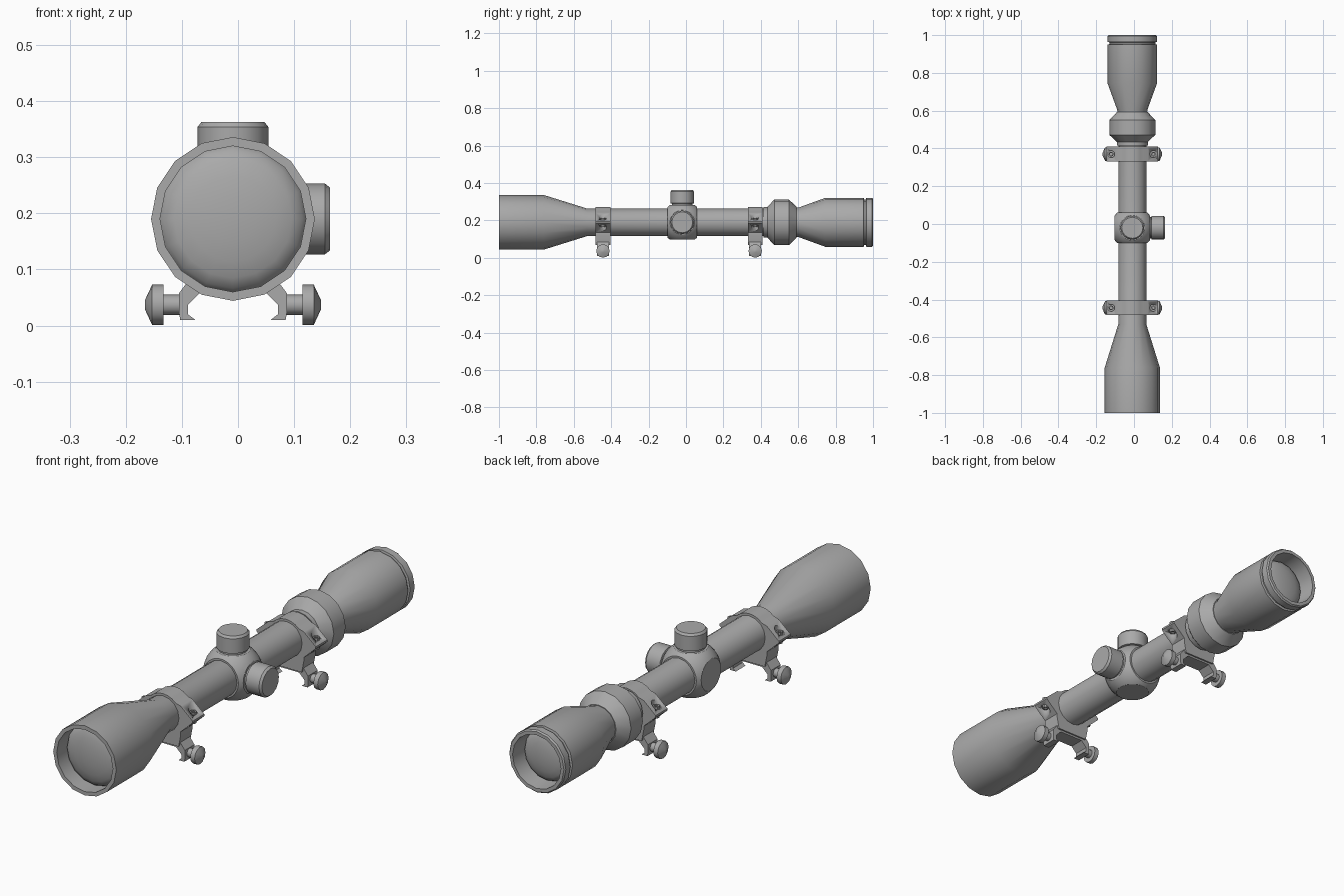
import bpy, bmesh, math
from mathutils import Matrix, Vector

cube = bpy.data.objects.get("Cube")
if cube:
    bpy.data.objects.remove(cube, do_unlink=True)

AXIS_X, AXIS_Z = -0.009, 0.19
TURRET_Y = -0.02
UP = Matrix.Identity(4)
DOWN = Matrix.Rotation(math.pi, 4, 'X')
BACK = Matrix.Rotation(-math.pi / 2, 4, 'X')
LEFT = Matrix.Rotation(math.pi / 2, 4, 'Y')
RIGHT = Matrix.Rotation(-math.pi / 2, 4, 'Y')

grey = bpy.data.materials.new("matte grey")
grey.use_nodes = True
grey.diffuse_color = (0.4, 0.4, 0.4, 1)
grey.node_tree.nodes["Principled BSDF"].inputs["Base Color"].default_value = grey.diffuse_color


def finish(name, bm, angle=35):
    bmesh.ops.recalc_face_normals(bm, faces=bm.faces)
    mesh = bpy.data.meshes.new(name)
    bm.to_mesh(mesh)
    bm.free()
    mesh.materials.append(grey)
    obj = bpy.data.objects.new(name, mesh)
    bpy.context.collection.objects.link(obj)
    bpy.ops.object.select_all(action='DESELECT')
    obj.select_set(True)
    bpy.context.view_layer.objects.active = obj
    bpy.ops.object.shade_smooth_by_angle(angle=math.radians(angle))
    return obj


def lathe(name, profile, origin, turn=UP, sides=16):
    """Spin (radius, height) points into a solid; zero radius closes an end."""
    bm = bmesh.new()
    rings = []
    for r, h in profile:
        if r == 0:
            rings.append([bm.verts.new((0, 0, h))])
        else:
            rings.append([bm.verts.new((r * math.cos(a), r * math.sin(a), h))
                          for a in (math.tau * i / sides for i in range(sides))])
    for a, b in zip(rings, rings[1:]):
        for i in range(sides):
            j = (i + 1) % sides
            loop = [a[i % len(a)], a[j % len(a)], b[j % len(b)], b[i % len(b)]]
            bm.faces.new(list(dict.fromkeys(loop)))
    bm.transform(Matrix.Translation(origin) @ turn)
    return finish(name, bm)


def slab(name, half, y, depth):
    """Mirror a half outline (x, z about the tube axis) and extrude it along y."""
    outline = half + [(-x, z) for x, z in reversed(half) if x > 0]
    bm = bmesh.new()
    face = bm.faces.new([bm.verts.new((AXIS_X + x, y - depth / 2, AXIS_Z + z)) for x, z in outline])
    ext = bmesh.ops.extrude_face_region(bm, geom=[face])
    bmesh.ops.translate(bm, vec=(0, depth, 0),
                        verts=[v for v in ext["geom"] if isinstance(v, bmesh.types.BMVert)])
    return finish(name, bm)


def dome(radius, edge, tip, steps=5):
    """Curved lens profile from its rim to its centre."""
    return [(radius * math.cos(t), edge + (tip - edge) * math.sin(t))
            if i < steps else (0, tip)
            for i, t in ((i, i * math.pi / 2 / steps) for i in range(steps + 1))]


centre = (AXIS_X, 0, AXIS_Z)

# Main tube with objective bell, recessed at the front
lathe("main_body", [(0, -0.9), (0.13, -0.9), (0.13, -1), (0.146, -1), (0.146, -0.76),
                    (0.074, -0.53), (0.074, 0.43), (0, 0.43)], centre, BACK)
lathe("front_lens", dome(0.13, -0.93, -0.965), centre, BACK)

# Zoom ring and eyepiece
lathe("zoom_ring", [(0, 0.415), (0.082, 0.415), (0.082, 0.435), (0.122, 0.472), (0.122, 0.55),
                    (0.082, 0.592), (0, 0.592)], centre, BACK)
lathe("eyepiece", [(0, 0.58), (0.078, 0.58), (0.08, 0.605), (0.131, 0.745), (0.131, 0.95),
                   (0.122, 0.952), (0.122, 0.962), (0.131, 0.964), (0.131, 0.994),
                   (0.126, 1), (0.112, 1), (0.106, 0.91), (0, 0.91)], centre, BACK)
lathe("rear_lens", dome(0.107, 0.925, 0.955), centre, BACK)

# Turret saddle: a ball trimmed flat on six sides
bm = bmesh.new()
bmesh.ops.create_uvsphere(bm, u_segments=32, v_segments=20, radius=0.114)
for axis, limit in enumerate((0.093, 0.08, 0.093)):
    for sign in (-1, 1):
        n = Vector((0, 0, 0))
        n[axis] = sign
        cut = bmesh.ops.bisect_plane(bm, geom=bm.verts[:] + bm.edges[:] + bm.faces[:],
                                     plane_co=n * limit, plane_no=n, clear_outer=True)
        rim = [e for e in cut["geom_cut"] if isinstance(e, bmesh.types.BMEdge)]
        bmesh.ops.edgeloop_fill(bm, edges=rim)
bm.transform(Matrix.Translation((AXIS_X, TURRET_Y, AXIS_Z)))
finish("turret_saddle", bm, 25)

# Adjustment turrets on the top and the left
for name, turn in (("top_turret", UP), ("left_turret", LEFT)):
    lathe(name, [(0, 0.085), (0.056, 0.085), (0.056, 0.1), (0.063, 0.102), (0.063, 0.164),
                 (0.056, 0.173), (0, 0.173)], (AXIS_X, TURRET_Y, AXIS_Z), turn)

# Two mounts, each with ring, screws, clamp and knobs
arc = [(0.083 * math.sin(a), 0.083 * math.cos(a))
       for a in (math.radians(d) for d in (0, 15, 30, 45))]
ring_half = arc + [(0.082, 0.052), (0.137, 0.004), (0.137, -0.004), (0.082, -0.055),
                   (0.082, -0.07), (0.072, -0.12), (0, -0.12)]
clamp_half = [(0, -0.1), (0.072, -0.1), (0.096, -0.132), (0.096, -0.168), (0.094, -0.18),
              (0.067, -0.18), (0.08, -0.17), (0.08, -0.153), (0.055, -0.128), (0, -0.128)]
for label, y in (("front", -0.444), ("rear", 0.37)):
    ring = slab(label + "_ring", ring_half, y, 0.078)
    for side, way, turn in (("left", 1, LEFT), ("right", -1, RIGHT)):
        for level, tilt in (("upper", UP), ("lower", DOWN)):
            spot = (AXIS_X + way * 0.112, y, AXIS_Z)
            # Counterbore, applied at once so no helper remains
            bore = lathe("bore", [(0, 0.012), (0.019, 0.012), (0.019, 0.08), (0, 0.08)],
                         spot, tilt, 12)
            mod = ring.modifiers.new("bore", 'BOOLEAN')
            mod.operation, mod.object, mod.solver = 'DIFFERENCE', bore, 'EXACT'
            bpy.context.view_layer.objects.active = ring
            bpy.ops.object.modifier_apply(modifier=mod.name)
            bpy.data.objects.remove(bore, do_unlink=True)
            lathe(f"{label}_{side}_{level}_screw",
                  [(0, 0.008), (0.013, 0.008), (0.013, 0.024), (0.007, 0.024),
                   (0.007, 0.016), (0, 0.016)], spot, tilt, 10)
        lathe(f"{label}_{side}_knob",
              [(0, 0.09), (0.018, 0.09), (0.018, 0.124), (0.036, 0.124), (0.036, 0.144),
               (0.008, 0.157), (0, 0.157)], (AXIS_X, y, 0.037), turn, 12)
    slab(label + "_clamp", clamp_half, y, 0.064)
